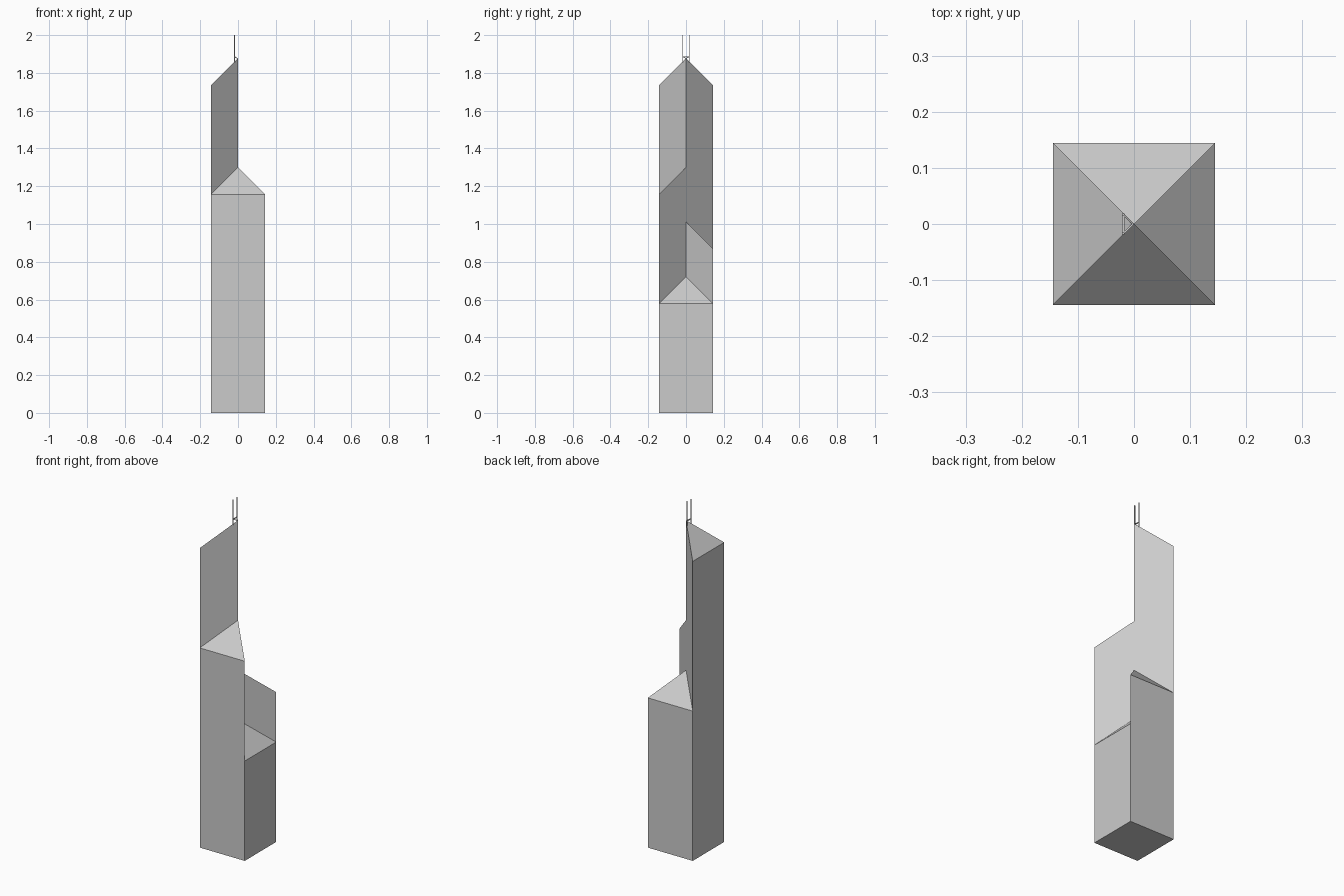
import bpy
import bmesh
from math import pi
from mathutils import Vector, Matrix

cube = bpy.data.objects.get("Cube")
if cube:
    bpy.data.objects.remove(cube, do_unlink=True)

HALF = 0.144


def material(name, value):
    m = bpy.data.materials.new(name)
    m.use_nodes = True
    colour = (value, value, value, 1)
    m.diffuse_color = colour
    m.node_tree.nodes["Principled BSDF"].inputs["Base Color"].default_value = colour
    return m


grey = material("light grey", 0.6)


def finish(bm, name):
    bmesh.ops.recalc_face_normals(bm, faces=bm.faces[:])
    mesh = bpy.data.meshes.new(name)
    bm.to_mesh(mesh)
    bm.free()
    mesh.materials.append(grey)
    obj = bpy.data.objects.new(name, mesh)
    bpy.context.collection.objects.link(obj)
    return obj


def shaft(name, eave, angle):
    """Triangular quarter of the square plan, roof rising to the centre axis."""
    bm = bmesh.new()
    plan = [(-HALF, -HALF), (HALF, -HALF), (0, 0)]
    base = [bm.verts.new((x, y, 0)) for x, y in plan]
    top = [bm.verts.new((x, y, eave + HALF + y)) for x, y in plan]
    bm.faces.new(base)
    bm.faces.new(top)
    for i in range(3):
        j = (i + 1) % 3
        bm.faces.new((base[i], base[j], top[j], top[i]))
    bm.transform(Matrix.Rotation(angle, 4, "Z"))
    finish(bm, name)


def bar(name, start, end, width=0.004):
    """Thin square rod between two points."""
    a, b = Vector(start), Vector(end)
    bm = bmesh.new()
    bmesh.ops.create_cube(bm, size=1)
    turn = (b - a).to_track_quat("Z", "Y").to_matrix().to_4x4()
    size = Matrix.Diagonal((width, width, (b - a).length, 1))
    bm.transform(Matrix.Translation((a + b) / 2) @ turn @ size)
    finish(bm, name)


# Four stepped shafts
shaft("front_shaft", 1.156, 0)
shaft("left_shaft", 0.578, pi / 2)
shaft("back_shaft", 0.867, pi)
shaft("right_shaft", 1.734, -pi / 2)

# Twin masts with braces back to the peak
MX, MY = -0.019, 0.017
for side, s in (("left", 1), ("right", -1)):
    bar(side + "_mast", (MX, s * MY, 1.855), (MX, s * MY, 2))
    bar(side + "_mast_brace", (MX, s * MY, 1.886), (-0.002, 0, 1.876), 0.003)
bar("mast_crossbar", (MX, -MY, 1.886), (MX, MY, 1.886))
